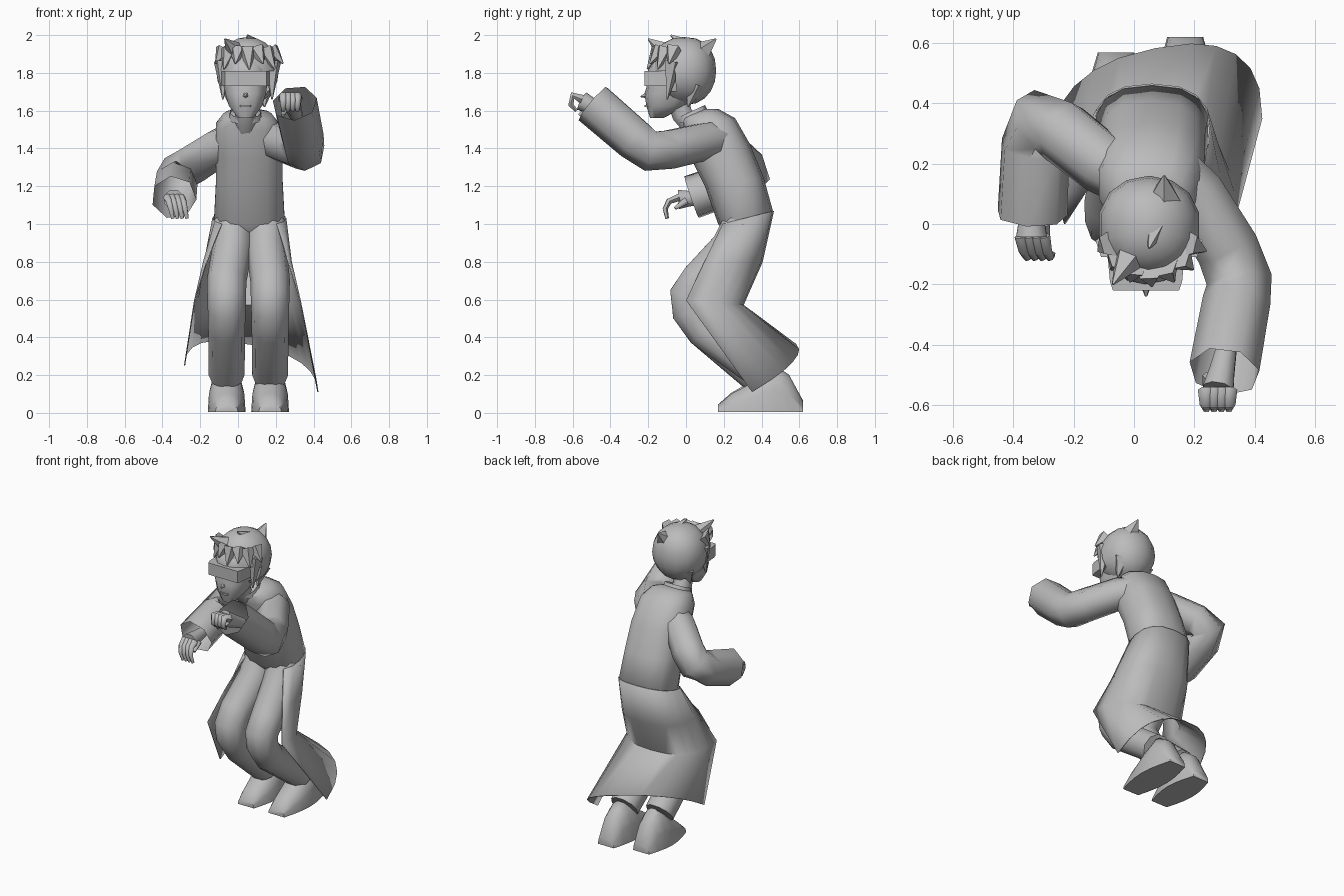
import bpy, bmesh, math
from mathutils import Vector, Matrix

cube = bpy.data.objects.get("Cube")
if cube:
    bpy.data.objects.remove(cube, do_unlink=True)

colour = (.5, .5, .5, 1)
grey = bpy.data.materials.new("plain grey")
grey.use_nodes = True
grey.diffuse_color = colour
grey.node_tree.nodes["Principled BSDF"].inputs["Base Color"].default_value = colour
parts = []


def finish(name, bm):
    """Turn a bmesh into a named, coloured object."""
    bmesh.ops.recalc_face_normals(bm, faces=bm.faces)
    mesh = bpy.data.meshes.new(name)
    bm.to_mesh(mesh)
    bm.free()
    mesh.materials.append(grey)
    obj = bpy.data.objects.new(name, mesh)
    bpy.context.collection.objects.link(obj)
    parts.append(obj)
    return obj


def loft(name, rings, closed=True, cap_start=True, cap_end=True):
    """Skin a series of rings that all have the same number of points."""
    bm = bmesh.new()
    rows = [[bm.verts.new(point) for point in ring] for ring in rings]
    count = len(rows[0])
    for row, following in zip(rows, rows[1:]):
        for i in range(count if closed else count - 1):
            j = (i + 1) % count
            bm.faces.new((row[i], row[j], following[j], following[i]))
    if closed and cap_start:
        bm.faces.new(rows[0])
    if closed and cap_end:
        bm.faces.new(rows[-1])
    return finish(name, bm)


def tube(name, path, start_radius, end_radius, sides=8, cap_end=True):
    """Limb along a path without twist, its radius changing evenly."""
    points = [Vector(point) for point in path]
    last = len(points) - 1
    first = (points[1] - points[0]).normalized()
    u = first.cross(Vector((0, 0, 1)) if abs(first.x) > .8 else Vector((1, 0, 0)))
    rings = []
    for i, point in enumerate(points):
        along = (points[min(i + 1, last)] - points[max(i - 1, 0)]).normalized()
        u = (u - along * along.dot(u)).normalized()
        v = along.cross(u)
        radius = start_radius + (end_radius - start_radius) * i / last
        angles = [math.tau * (k + .5) / sides for k in range(sides)]
        rings.append([point + radius * (u * math.cos(a) + v * math.sin(a)) for a in angles])
    return loft(name, rings, cap_end=cap_end)


def soften(value, power=.8):
    """Push a sine or cosine outward for a squarer curve."""
    return math.copysign(abs(value) ** power, value)


def oval(x, width, front, back, count=14):
    """Rounded ring between a front and a back point, each given as (y, z)."""
    front, back = Vector(front), Vector(back)
    ring = []
    for k in range(count):
        angle = math.tau * k / count
        y, z = front.lerp(back, (1 + soften(math.cos(angle))) / 2)
        ring.append((x + width * soften(math.sin(angle)), y, z))
    return ring


def hem_arc(x, width, side, back, span=180, lean=0, count=13):
    """Arc around the back; lean drops the left edge and raises the right."""
    side, back = Vector(side), Vector(back)
    ring = []
    for k in range(count):
        angle = math.radians(span) * (k / (count - 1) - .5)
        s = soften(math.sin(angle))
        y, z = side + (back - side) * soften(math.cos(angle))
        ring.append((x + width * s, y + lean * s, z - lean * s))
    return ring


def spike(name, base, tip, radius):
    tube(name, (base, tip), radius, .004, sides=5)


def hand(side, inward, wrist, palm, curl, thickness):
    """Palm, four fingers following the same curl, and a thumb on the inner side."""
    wrist, palm = Vector(wrist), Vector(palm)
    tube(side + "_palm", (wrist, wrist.lerp(palm, .6), palm), .035, .055)
    for k, finger in enumerate(("index", "middle", "ring", "little")):
        joint = palm + Vector((inward * (.04 - .025 * k), 0, .01))
        path = [joint]
        for step in curl:
            joint = joint + Vector(step)
            path.append(joint)
        tube(side + "_" + finger + "_finger", path, thickness, .01, sides=6)
    root = wrist.lerp(palm, .7) + Vector((inward * .04, 0, -.01))
    tip = root + Vector((inward * .01, -.06, -.04))
    tube(side + "_thumb", (root, tip), .022, .01, sides=6)


# Coat body, leaning forward
loft("coat_body", [
    oval(.04, .07, (-.03, 1.56), (.1, 1.61)),
    oval(.05, .13, (-.02, 1.54), (.17, 1.61)),
    oval(.05, .17, (-.01, 1.49), (.26, 1.56)),
    oval(.06, .18, (.03, 1.34), (.34, 1.42)),
    oval(.06, .18, (.1, 1.2), (.41, 1.25)),
    oval(.06, .19, (.17, 1), (.46, 1.07)),
    oval(.06, .15, (.21, .95), (.38, .98))])

# Coat skirt, open at the front and kicked out at the hem
skirt = loft("coat_skirt", [
    hem_arc(.06, .19, (.31, 1.03), (.46, 1.07), span=270),
    hem_arc(.05, .23, (.2, .8), (.4, .8), span=230),
    hem_arc(.05, .28, (.06, .59), (.3, .57), span=200),
    hem_arc(.07, .35, (.28, .18), (.58, .36), lean=.07)], closed=False)
cloth = skirt.modifiers.new("cloth thickness", "SOLIDIFY")
cloth.thickness = .006
cloth.offset = 1

# Bent legs and shoes
shoe_heights = (.06, .2, .25, .2, .14, .1, .04)
for side, hip, knee, heel in (("right", -.03, -.06, .57), ("left", .15, .17, .62)):
    tube(side + "_leg", [(hip, .3, 1), (hip, .23, .87), (knee, .07, .7), (knee, .01, .62),
                         (knee, .02, .54), (knee, .09, .44), (knee, heel - .2, .2)],
         .11, .095, sides=10)
    rings = []
    for k, height in enumerate(shoe_heights):
        along = k / (len(shoe_heights) - 1)
        half_width = .06 + .04 * math.sin(math.pi * along)
        arc = [math.pi * i / 9 for i in range(10)]
        rings.append([(knee + half_width * math.cos(a), heel + (.17 - heel) * along,
                       .005 + height * math.sin(a) ** .7) for a in arc])
    loft(side + "_shoe", rings)

# Sleeves widening to open cuffs
tube("left_sleeve", [(.12, .18, 1.45), (.2, .1, 1.44), (.31, -.08, 1.4), (.35, -.19, 1.39),
                     (.34, -.27, 1.45), (.3, -.49, 1.64)], .1, .12, sides=7, cap_end=False)
tube("right_sleeve", [(0, .15, 1.44), (-.1, .2, 1.41), (-.24, .31, 1.32), (-.31, .34, 1.27),
                      (-.33, .26, 1.22), (-.34, .03, 1.14)], .1, .12, sides=7, cap_end=False)

# Left hand closed, right hand with fingers hanging
hand("left", -1, (.31, -.4, 1.57), (.28, -.55, 1.65),
     [(0, -.05, .02), (0, -.01, -.05), (0, .03, -.03)], .028)
hand("right", 1, (-.34, .1, 1.14), (-.34, -.04, 1.13),
     [(.01, -.05, -.02), (.01, -.02, -.04), (.01, .01, -.05)], .022)

# Neck and standing collar
tube("neck", [(.04, .05, 1.5), (.04, -.02, 1.58), (.04, -.05, 1.68)], .06, .06)
loft("collar", [oval(.04, .09, (-.04, 1.53), (.12, 1.59)),
                oval(.04, .08, (-.05, 1.56), (.1, 1.63))], cap_start=False, cap_end=False)

# Head, from chin to crown
head_x = .04
head_rings = []
for k, (width, front, back) in enumerate((
        (.04, -.19, -.12), (.09, -.21, 0), (.11, -.22, .07), (.12, -.2, .1),
        (.12, -.2, .11), (.1, -.16, .1))):
    z = 1.56 + .065 * k
    head_rings.append(oval(head_x, width, (front, z), (back, z)))
loft("head", head_rings)
spike("nose", (head_x, -.18, 1.69), (head_x, -.24, 1.675), .03)
loft("mouth", [oval(head_x, .03, (-.22, z), (-.19, z)) for z in (1.62, 1.63)])

# Wraparound glasses
loft("glasses", [[(head_x + s * width, y, z) for s, z in (
    (-1, 1.73), (1, 1.73), (1, 1.81), (-1, 1.81))]
    for y, width in ((-.22, .11), (-.19, .12), (-.08, .13))])

# Hair shell, swept forward on top and cut away over the face
centre = Vector((.05, -.01, 1.81))
size = Vector((.17, .17, .18))
bm = bmesh.new()
bmesh.ops.create_uvsphere(bm, u_segments=14, v_segments=10, radius=1)
for v in bm.verts:
    v.co.y = soften(v.co.y, .85)
    if v.co.z > 0:
        v.co.z = soften(v.co.z, .9)
bmesh.ops.transform(bm, verts=bm.verts,
                    matrix=Matrix.Translation(centre) @ Matrix.Diagonal((*size, 1)))
face_area = [f for f in bm.faces if f.calc_center_median().z < 1.84
             and f.calc_center_median().y < -.07]
bmesh.ops.delete(bm, geom=face_area, context="FACES")
finish("hair", bm)

# Fringe locks lie along the brow, alternately long and short
for k in range(7):
    angle = math.radians(22 * (k - 3))
    outward = Vector((math.sin(angle) * size.x, -math.cos(angle) * size.y, 0))
    root = centre + outward * .8 + Vector((0, 0, .11))
    tip = centre + outward * 1.15 + Vector((.01, 0, .04 - .03 * (k % 2)))
    spike("fringe_lock_" + "abcdefg"[k], root, tip, .05)

# Side locks, nape locks and loose tufts
for side, s in (("right", -1), ("left", 1)):
    spike(side + "_side_lock", centre + Vector((s * .13, -.06, .05)),
          centre + Vector((s * .13, -.09, -.15)), .05)
    spike(side + "_nape_lock", centre + Vector((s * .09, .06, -.07)),
          centre + Vector((s * .09, .02, -.19)), .06)
spike("front_tuft", (-.02, -.12, 1.92), (-.07, -.2, 1.98), .05)
spike("crown_tuft", (.1, .07, 1.9), (.1, .16, 1.98), .07)
spike("top_tuft", (.08, 0, 1.94), (.05, -.08, 2), .05)

# Smooth shading with crisp edges
bpy.ops.object.select_all(action="DESELECT")
for obj in parts:
    obj.select_set(True)
bpy.context.view_layer.objects.active = parts[0]
bpy.ops.object.shade_smooth_by_angle(angle=math.radians(60))
